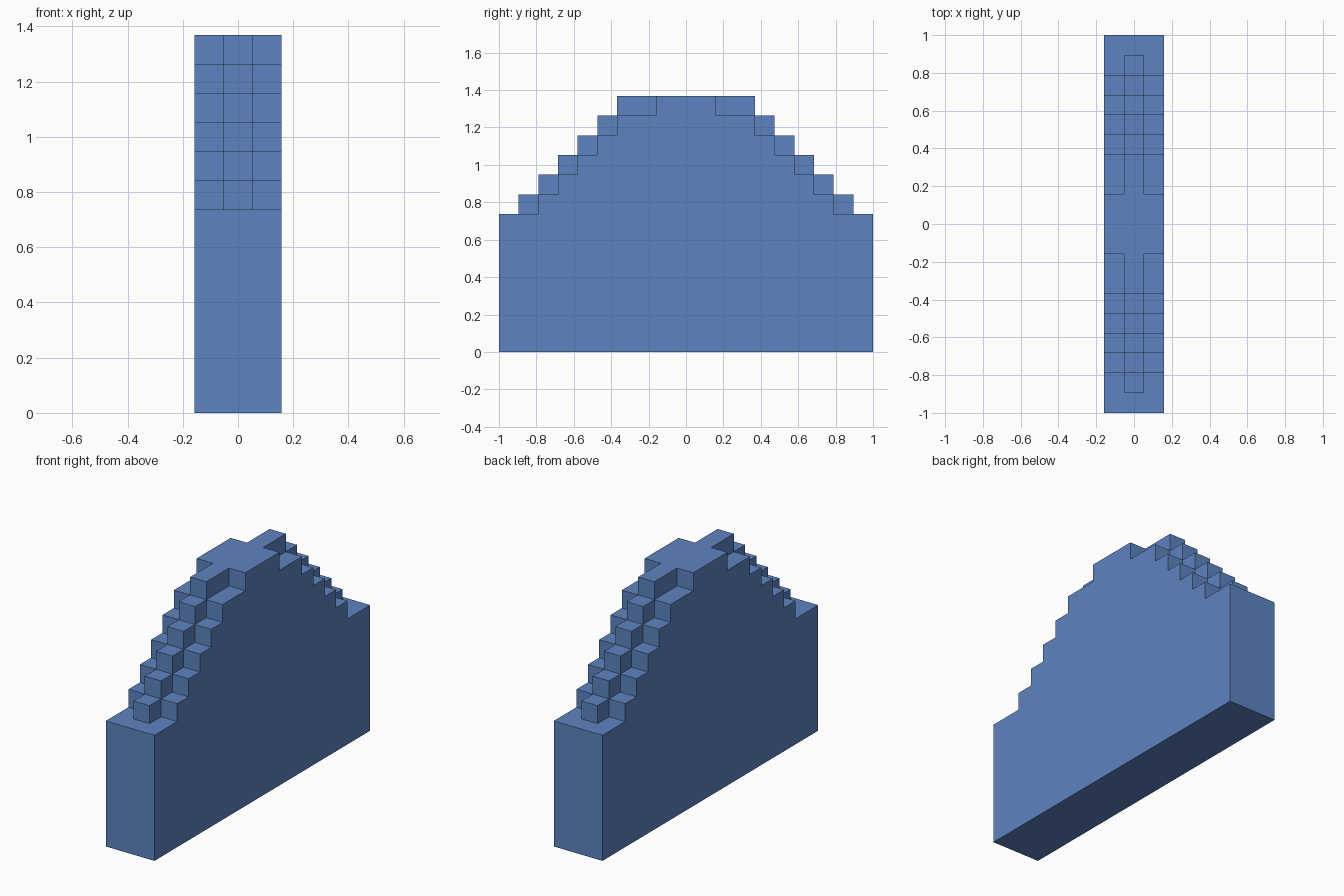
import bpy
import bmesh
from mathutils import Vector

# Remove the default cube only
cube = bpy.data.objects.get("Cube")
if cube:
    bpy.data.objects.remove(cube, do_unlink=True)

HALF_LENGTH = 9            # rows on each side of the middle row
U = 2 / (2 * HALF_LENGTH + 1)   # edge of one block
BASE, TOP = 7, 13          # heights in blocks


def column_height(i, j):
    """Blocks stacked at column i (-1..1) and row j."""
    d = abs(j)
    if i == 0:                       # central ridge, one block above the sides
        return min(TOP, 16 - d)
    if d <= 1:                       # full-width crown
        return TOP
    return max(BASE, min(TOP - 1, 15 - d))   # side steps


# All the solid blocks of the stepped wall
blocks = {(i, j, k)
          for i in (-1, 0, 1)
          for j in range(-HALF_LENGTH, HALF_LENGTH + 1)
          for k in range(column_height(i, j))}

# Keep only the outer faces of the blocks
bm = bmesh.new()
for block in blocks:
    centre = Vector(block) + Vector((0, 0, 0.5))
    for axis in range(3):
        for sign in (-1, 1):
            normal = Vector((0, 0, 0))
            normal[axis] = sign
            if tuple(int(c) for c in Vector(block) + normal) in blocks:
                continue
            a = Vector((0, 0, 0))
            a[(axis + 1) % 3] = 0.5
            b = normal.cross(a)      # a, b, normal are right-handed
            corners = (a + b, b - a, -a - b, a - b)
            bm.faces.new([bm.verts.new((centre + normal / 2 + c) * U)
                          for c in corners])

# Weld, then merge coplanar faces into clean flat panels
bmesh.ops.remove_doubles(bm, verts=bm.verts, dist=U / 100)
bmesh.ops.dissolve_limit(bm, angle_limit=0.01, verts=bm.verts, edges=bm.edges)

mesh = bpy.data.meshes.new("stepped_wall")
bm.to_mesh(mesh)
bm.free()
wall = bpy.data.objects.new("stepped_wall", mesh)
bpy.context.collection.objects.link(wall)

# Single flat blue
blue = bpy.data.materials.new("blue")
blue.use_nodes = True
colour = (0.11, 0.23, 0.53, 1)
blue.diffuse_color = colour
blue.node_tree.nodes["Principled BSDF"].inputs["Base Color"].default_value = colour
mesh.materials.append(blue)
